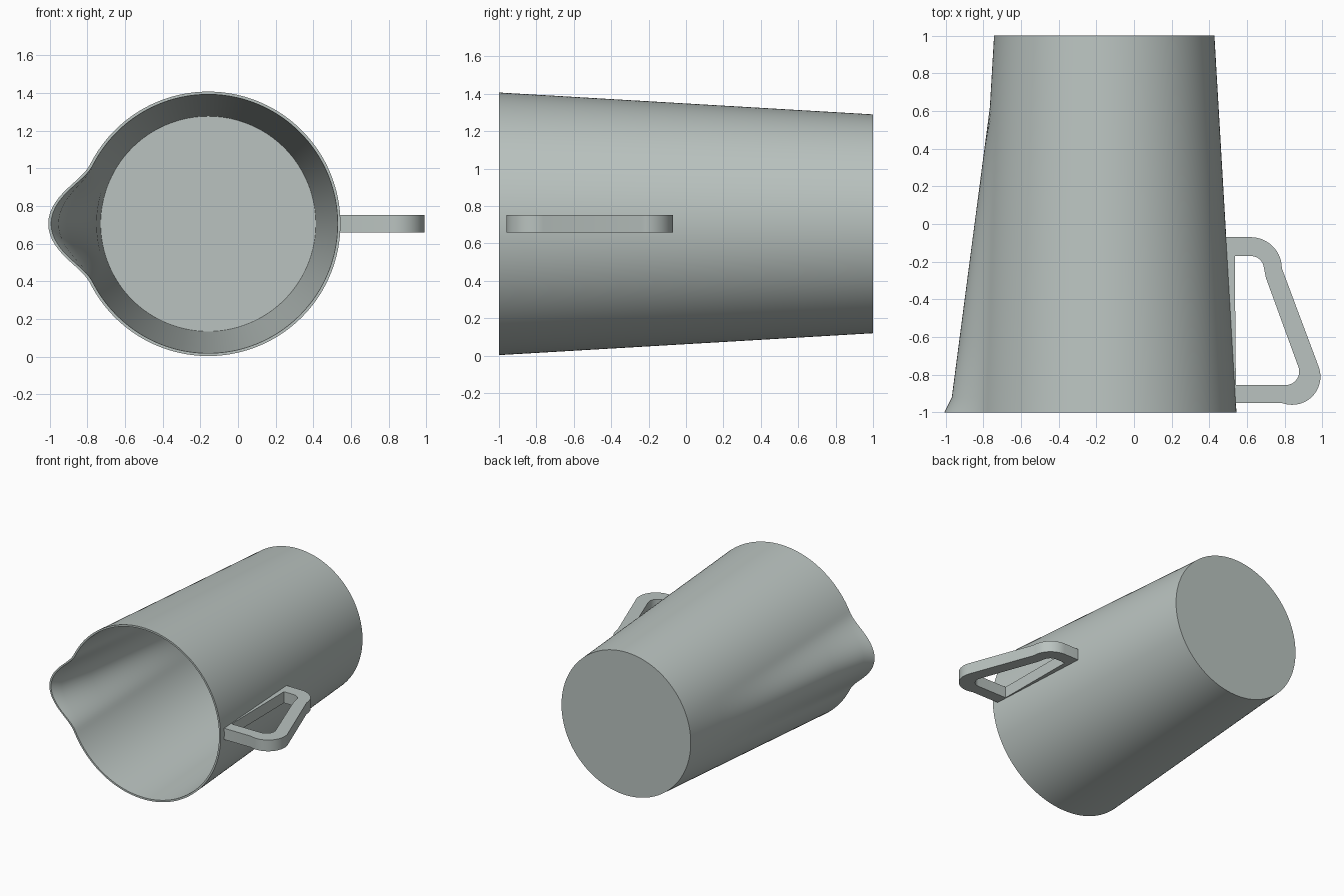
import bpy
import bmesh
from math import sin, cos, pi, radians

if "Cube" in bpy.data.objects:
    bpy.data.objects.remove(bpy.data.objects["Cube"])

CX, CZ = -0.158, 0.705      # jug axis, running along y
SEGMENTS = 180
WALL = 0.015

grey = bpy.data.materials.new("pale_grey_green")
grey.use_nodes = True
COLOUR = (0.49, 0.545, 0.525, 1)
grey.diffuse_color = COLOUR
grey.node_tree.nodes["Principled BSDF"].inputs["Base Color"].default_value = COLOUR


def finish(obj):
    obj.data.materials.append(grey)
    bpy.ops.object.select_all(action='DESELECT')
    obj.select_set(True)
    bpy.context.view_layer.objects.active = obj
    bpy.ops.object.shade_smooth_by_angle(angle=radians(30))


def radius(y):
    return 0.6435 - 0.0585 * y


def spout(y):
    """Outward reach of the spout, flaring at the lip."""
    flare = max(0, -0.92 - y) * 0.37
    return max(0, 0.112 * (0.62 - y) / 1.54) + flare


def ring(bm, y, inset):
    """One cross-section: a circle with a smooth bulge towards -x."""
    half_width = radians(23 - 4 * y)
    verts = []
    for i in range(SEGMENTS):
        a = 2 * pi * i / SEGMENTS - pi
        r = radius(y) - inset
        if abs(a) < half_width:
            r += spout(y) * cos(a / half_width * pi / 2) ** 2
        verts.append(bm.verts.new((CX - r * cos(a), y, CZ + r * sin(a))))
    return verts


# Jug: outer wall from base to lip, then inner wall back down to the floor
bm = bmesh.new()
stations = [1, 0.62, 0.3, 0, -0.3, -0.6, -0.92, -1]
rings = [ring(bm, y, 0) for y in stations]
rings += [ring(bm, min(y, 0.98), WALL) for y in reversed(stations)]
for a, b in zip(rings, rings[1:]):
    for i in range(SEGMENTS):
        j = (i + 1) % SEGMENTS
        bm.faces.new((a[i], a[j], b[j], b[i]))
bm.faces.new(rings[0])
bm.faces.new(rings[-1])
bmesh.ops.recalc_face_normals(bm, faces=bm.faces)
mesh = bpy.data.meshes.new("jug_body")
bm.to_mesh(mesh)
bm.free()
body = bpy.data.objects.new("jug_body", mesh)
bpy.context.collection.objects.link(body)
finish(body)


# Handle: flat outline with a window, extruded
def arc(x, y, r, start, end, steps=14):
    angles = [radians(start + (end - start) * k / steps) for k in range(steps + 1)]
    return [(x + r * cos(a), y + r * sin(a)) for a in angles]


outer = ([(0.483, -0.07)] + arc(0.62, -0.235, 0.165, 90, 0)
         + arc(0.84, -0.81, 0.15, 18, -100) + [(0.78, -0.95), (0.534, -0.95)])
inner = ([(0.535, -0.17)] + arc(0.62, -0.24, 0.07, 90, 5) + [(0.70, -0.285)]
         + arc(0.805, -0.783, 0.072, 18, -90) + [(0.541, -0.855)])

curve = bpy.data.curves.new("handle_outline", 'CURVE')
curve.dimensions = '2D'
curve.fill_mode = 'BOTH'
curve.extrude = 0.046
for outline in (outer, inner):
    spline = curve.splines.new('POLY')
    spline.points.add(len(outline) - 1)
    for point, (x, y) in zip(spline.points, outline):
        point.co = (x, y, 0, 1)
    spline.use_cyclic_u = True
outline_obj = bpy.data.objects.new("handle_outline", curve)
bpy.context.collection.objects.link(outline_obj)
bpy.context.view_layer.update()
evaluated = outline_obj.evaluated_get(bpy.context.evaluated_depsgraph_get())
handle_mesh = bpy.data.meshes.new_from_object(evaluated)
bpy.data.objects.remove(outline_obj)

bm = bmesh.new()
bm.from_mesh(handle_mesh)
bmesh.ops.remove_doubles(bm, verts=bm.verts, dist=0.0001)
bmesh.ops.recalc_face_normals(bm, faces=bm.faces)
bm.to_mesh(handle_mesh)
bm.free()
handle = bpy.data.objects.new("handle", handle_mesh)
handle.location.z = CZ
bpy.context.collection.objects.link(handle)
finish(handle)
